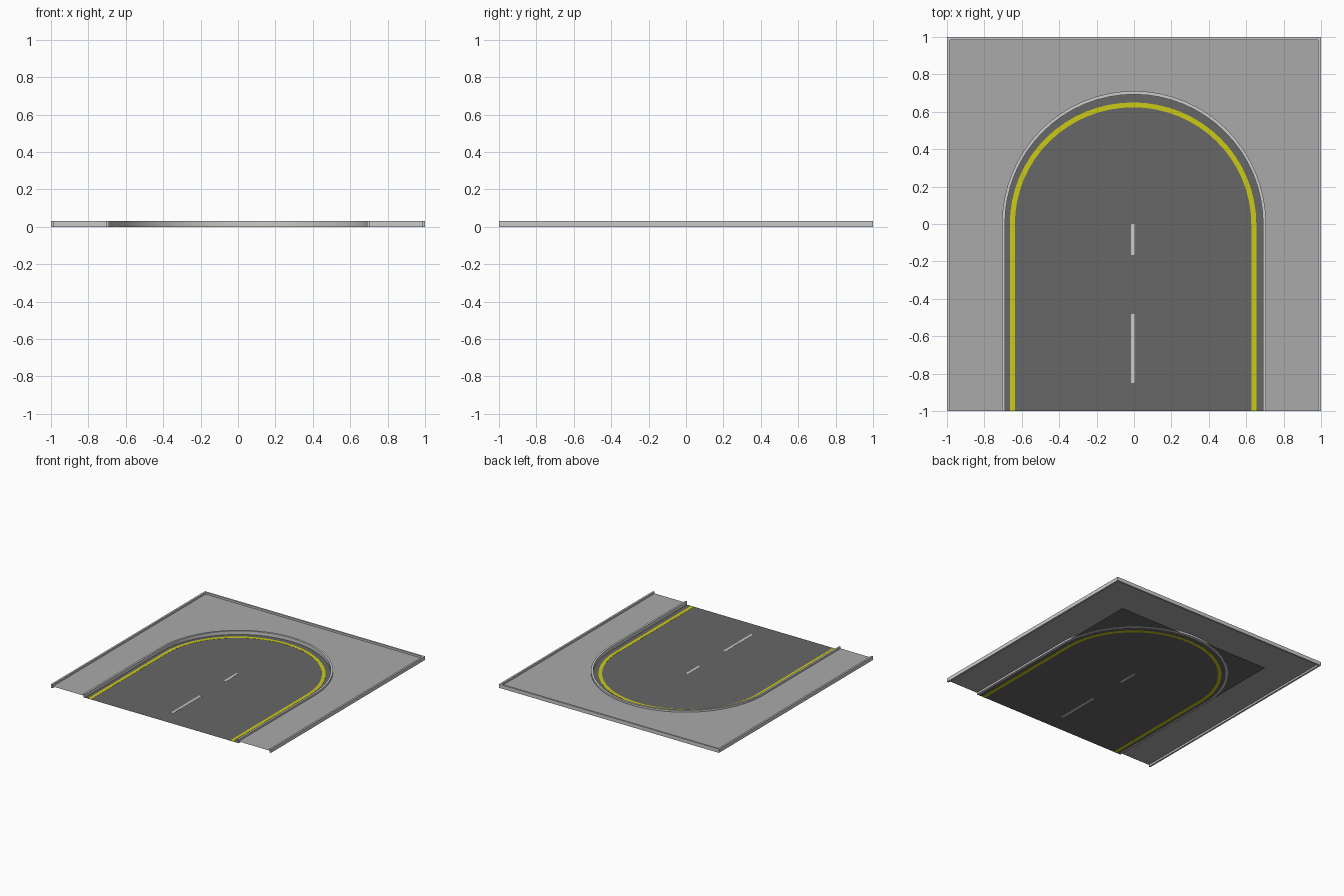
import bpy, bmesh, math

if "Cube" in bpy.data.objects:
    bpy.data.objects.remove(bpy.data.objects["Cube"])

N = 32  # segments round the half circle


def material(name, r, g, b):
    m = bpy.data.materials.new(name)
    m.diffuse_color = (r, g, b, 1)
    m.use_nodes = True
    m.node_tree.nodes["Principled BSDF"].inputs["Base Color"].default_value = m.diffuse_color
    return m


ROAD = material("asphalt", 0.135, 0.135, 0.135)
PAVE = material("pavement grey", 0.40, 0.40, 0.41)
CURB = material("curb light grey", 0.60, 0.60, 0.60)
YELLOW = material("line yellow", 0.60, 0.60, 0.008)


def arch(rx, ry, cx=0.0):
    """Open U path: up the left side, round the end, down the right side."""
    arc = [(cx + rx * math.cos(a), ry * math.sin(a))
           for a in (math.pi * (1 - i / N) for i in range(N + 1))]
    return [(cx - rx, -1)] + arc + [(cx + rx, -1)]


def box(r):
    """Square-ended U path with the same point count as arch()."""
    pts = []
    for x, y in arch(1, 1)[1:-1]:
        k = r / max(abs(x), abs(y))
        pts.append((x * k, y * k))
    return [(-r, -1)] + pts + [(r, -1)]


def band(name, inner, outer, z0, z1, mat, smooth=False):
    """Fill between two paths as a sheet, or as a solid when z1 > z0."""
    bm = bmesh.new()
    vi = [bm.verts.new((x, y, z0)) for x, y in inner]
    vo = [bm.verts.new((x, y, z0)) for x, y in outer]
    for i in range(len(inner) - 1):
        bm.faces.new((vi[i], vi[i + 1], vo[i + 1], vo[i]))
    if z1 > z0:
        top = bmesh.ops.extrude_face_region(bm, geom=bm.faces[:])["geom"]
        bmesh.ops.translate(bm, vec=(0, 0, z1 - z0),
                            verts=[v for v in top if isinstance(v, bmesh.types.BMVert)])
        # make sure the underside is kept, so the strip is a closed solid
        if not any(all(abs(v.co.z - z0) < 1e-7 for v in f.verts) for f in bm.faces):
            for i in range(len(inner) - 1):
                bm.faces.new((vi[i], vi[i + 1], vo[i + 1], vo[i]))
        bmesh.ops.recalc_face_normals(bm, faces=bm.faces[:])
    else:
        for f in bm.faces:
            f.normal_update()
            if f.normal.z < 0:
                f.normal_flip()
    me = bpy.data.meshes.new(name)
    bm.to_mesh(me)
    bm.free()
    me.materials.append(mat)
    ob = bpy.data.objects.new(name, me)
    bpy.context.collection.objects.link(ob)
    if smooth:
        bpy.ops.object.select_all(action='DESELECT')
        ob.select_set(True)
        bpy.context.view_layer.objects.active = ob
        bpy.ops.object.shade_smooth_by_angle(angle=math.radians(30))
    return ob


def strip(name, x0, x1, y0, y1, z0, z1, mat):
    return band(name, [(x0, y0), (x0, y1)], [(x1, y0), (x1, y1)], z0, z1, mat)


# Road sheet
strip("road", -0.7, 0.7, -1, 0.7, 0.001, 0.001, ROAD)

# Raised pavement around the turning circle, open underneath
band("pavement", arch(0.70, 0.703), box(0.99), 0.015, 0.015, PAVE)

# Curbs
band("inner_curb", arch(0.69, 0.693), arch(0.706, 0.711), 0, 0.03, CURB, smooth=True)
band("outer_curb", box(0.985), box(1.0), 0, 0.03, CURB)

# Painted lines: thin plates seen from both sides of the road sheet
band("edge_line", arch(0.632, 0.624, -0.005), arch(0.659, 0.65, -0.005),
     0, 0.002, YELLOW)
for i, (y0, y1) in enumerate([(-0.85, -0.48), (-0.165, 0.0)]):
    strip(f"centre_dash_{i + 1}", -0.016, 0.004, y0, y1, 0, 0.002, CURB)
